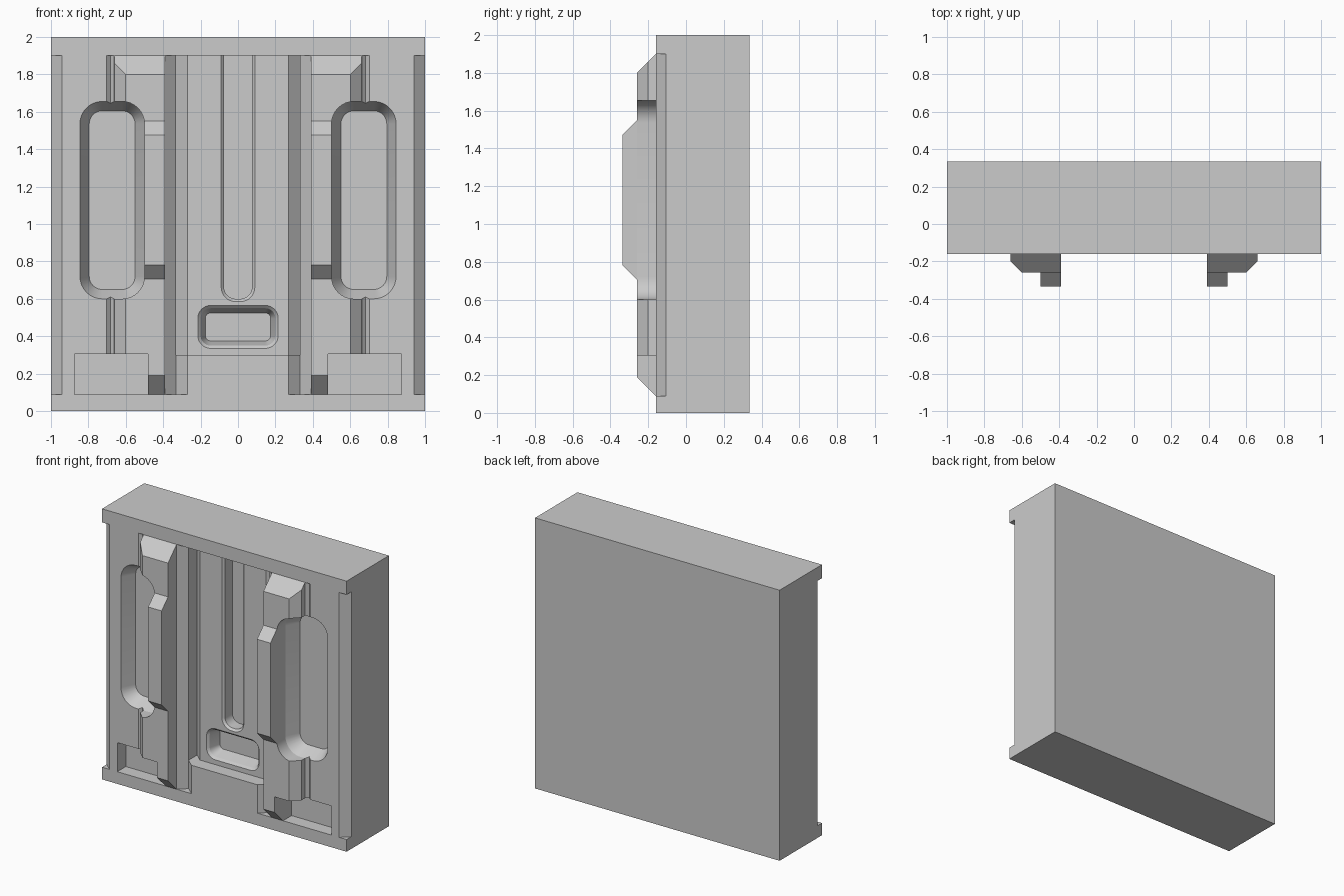
import bpy, bmesh, math
from mathutils import Vector

cube = bpy.data.objects.get("Cube")
if cube:
    bpy.data.objects.remove(cube, do_unlink=True)

grey = bpy.data.materials.new("plain_grey")
grey.use_nodes = True
COLOUR = (0.6, 0.6, 0.6, 1)
grey.diffuse_color = COLOUR
grey.node_tree.nodes["Principled BSDF"].inputs["Base Color"].default_value = COLOUR

FRONT = -0.16            # main front plane
LOW, HIGH = 0.09, 1.9    # vertical extent of the relief
FLOOR = FRONT + 0.1      # floor of the recesses


def make(name, rings):
    """Closed solid lofted through rings of matching points."""
    bm = bmesh.new()
    loops = [[bm.verts.new(p) for p in ring] for ring in rings]
    n = len(loops[0])
    bm.faces.new(loops[0])
    bm.faces.new(loops[-1])
    for a, b in zip(loops, loops[1:]):
        for i in range(n):
            j = (i + 1) % n
            bm.faces.new((a[i], a[j], b[j], b[i]))
    bmesh.ops.recalc_face_normals(bm, faces=bm.faces)
    mesh = bpy.data.meshes.new(name)
    bm.to_mesh(mesh)
    bm.free()
    mesh.materials.append(grey)
    ob = bpy.data.objects.new(name, mesh)
    bpy.context.collection.objects.link(ob)
    return ob


def column(name, outline, z0, z1):
    return make(name, [[(x, y, z) for x, y in outline] for z in (z0, z1)])


def along_y(name, layers):
    return make(name, [[(x, y, z) for x, z in ring] for y, ring in layers])


def rounded(x0, x1, z0, z1, r, round_top=True):
    """Rounded rectangle in the x-z plane."""
    pts = []
    corners = [(x0, z0, 1, 1, 180), (x1, z0, -1, 1, 270),
               (x1, z1, -1, -1, 0), (x0, z1, 1, -1, 90)]
    for x, z, sx, sz, start in corners:
        if sz < 0 and not round_top:
            pts.append((x, z))
            continue
        for k in range(9):
            a = math.radians(start + k * 11.25)
            pts.append((x + sx * r + r * math.cos(a), z + sz * r + r * math.sin(a)))
    return pts


def side(outline, s):
    return [(s * x, v) for x, v in outline]


def cut(target, *cutters):
    bpy.context.view_layer.objects.active = target
    for c in cutters:
        mod = target.modifiers.new("cut", "BOOLEAN")
        mod.operation, mod.solver, mod.object = "DIFFERENCE", "EXACT", c
        bpy.ops.object.modifier_apply(modifier=mod.name)


def slice_end(ob, point, normal):
    """Trim an end with a sloping plane."""
    bm = bmesh.new()
    bm.from_mesh(ob.data)
    geom = bm.verts[:] + bm.edges[:] + bm.faces[:]
    bmesh.ops.bisect_plane(bm, geom=geom, plane_co=Vector(point),
                           plane_no=Vector(normal), clear_outer=True)
    bmesh.ops.holes_fill(bm, edges=[e for e in bm.edges if e.is_boundary], sides=0)
    bmesh.ops.recalc_face_normals(bm, faces=bm.faces)
    bm.to_mesh(ob.data)
    bm.free()


# Main slab
body = column("body", [(-1, FRONT), (1, FRONT), (1, 0.335), (-1, 0.335)], 0, 2)
parts = [body]
helpers = []

# Central recess with sunken side grooves
half = [(0.33, -0.4), (0.33, -0.005), (0.27, FLOOR)]
recess = column("recess_cutter", half + side(half, -1)[::-1], 0.3, HIGH)

# Long slot and small tray inside the central recess
slot = along_y("slot_cutter", [
    (y, rounded(-w, w, 0.675 - w, HIGH, w - 0.012, False))
    for y, w in ((-0.08, 0.09), (FLOOR, 0.09), (-0.045, 0.075), (0.04, 0.075))])
tray = along_y("tray_cutter", [
    (y, rounded(-0.215 + i, 0.215 - i, 0.335 + i, 0.565 - i, 0.07 - i))
    for y, i in ((-0.08, 0), (FLOOR, 0), (-0.045, 0.015), (0.04, 0.04))])

helpers += [recess, slot, tray]
cut(body, recess, slot, tray)

for s, label in ((1, "left"), (-1, "right")):
    # Cutters for the grooves and pockets on this side
    groove = column("groove_cutter", side([(0.15, -0.27), (0.33, -0.105), (0.51, -0.27)], s), LOW, HIGH)
    bevel = column("edge_cutter", side([(0.82, -0.27), (1.06, -0.05), (1.06, -0.27)], s), LOW, HIGH)
    seam = column("seam_cutter", side([(0.642, -0.18), (0.682, -0.14), (0.722, -0.18)], s), 0.2, HIGH)
    pocket = along_y("pocket_cutter", [
        (y, side(rounded(0.5 + i, 0.845 - i, 0.6 + i, 1.655 - i, 0.12 - i), s))
        for y, i in ((-0.5, 0), (FRONT, 0), (FLOOR, 0.05))])
    foot = along_y("foot_cutter", [
        (y, side([(0.48, LOW), (0.875, LOW), (0.875, 0.305), (0.48, 0.305)], s))
        for y in (-0.5, FLOOR)])
    helpers += [groove, bevel, seam, pocket, foot]
    cut(body, groove, bevel, seam, pocket, foot)

    # Raised rail with a bevelled outer edge and sloping ends
    rail = column(label + "_rail", side([(0.39, FRONT), (0.39, -0.26), (0.6, -0.26),
                                         (0.66, -0.2), (0.66, FRONT)], s), LOW, HIGH)
    slice_end(rail, (0, FRONT, HIGH), (0, -1, 1))
    slice_end(rail, (0, FRONT, LOW), (0, -1, -1))
    cut(rail, pocket, foot)

    # Ridge standing on the rail
    ridge = column(label + "_ridge", side([(0.39, -0.26), (0.39, -0.335),
                                           (0.5, -0.335), (0.5, -0.26)], s), 0.705, 1.55)
    slice_end(ridge, (0, -0.26, 1.55), (0, -1, 1))
    slice_end(ridge, (0, -0.26, 0.705), (0, -1, -1))
    parts += [rail, ridge]

for h in helpers:
    bpy.data.objects.remove(h, do_unlink=True)

# Smooth the rounded corners, keep real edges sharp
bpy.ops.object.select_all(action="DESELECT")
for p in parts:
    p.select_set(True)
bpy.context.view_layer.objects.active = body
bpy.ops.object.shade_smooth_by_angle(angle=math.radians(25))
